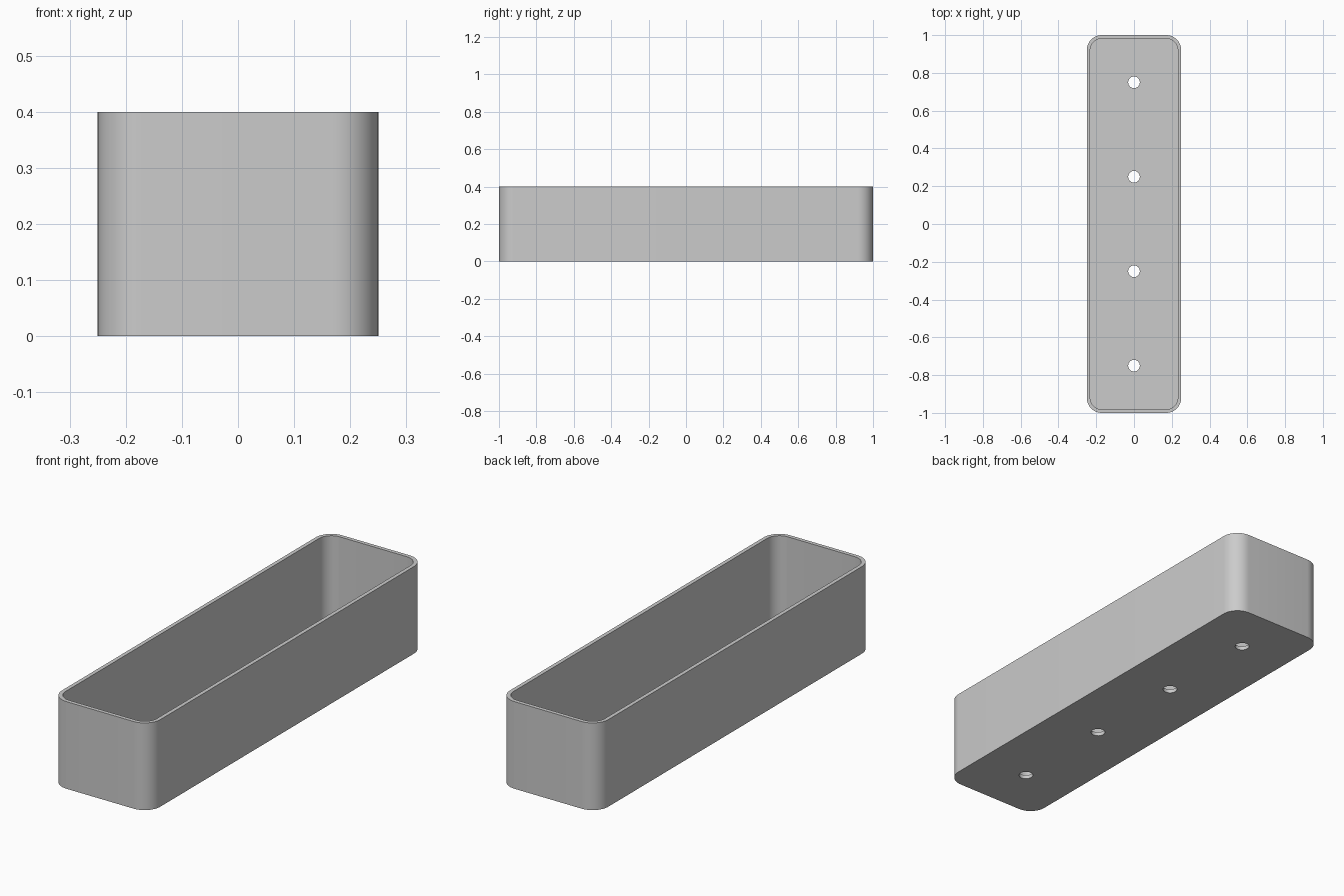
import bpy, bmesh, math

if "Cube" in bpy.data.objects:
    bpy.data.objects.remove(bpy.data.objects["Cube"])

W, L, H = 0.5, 2.0, 0.4      # outer size
T, R = 0.018, 0.08           # wall thickness, corner radius
HOLE_R = 0.031
HOLES = (-0.75, -0.25, 0.25, 0.75)
SEG = 12

bm = bmesh.new()


def ring(points, z):
    """Closed loop of vertices and its edges."""
    vs = [bm.verts.new((x, y, z)) for x, y in points]
    es = [bm.edges.new((vs[i], vs[(i + 1) % len(vs)])) for i in range(len(vs))]
    return vs, es


def rounded_rect(inset):
    r = R - inset
    pts = []
    for k, (sx, sy) in enumerate(((1, 1), (-1, 1), (-1, -1), (1, -1))):
        for i in range(SEG + 1):
            a = math.pi / 2 * (k + i / SEG)
            pts.append((sx * (W / 2 - R) + r * math.cos(a),
                        sy * (L / 2 - R) + r * math.sin(a)))
    return pts


def circle(y, n=24):
    return [(HOLE_R * math.cos(2 * math.pi * i / n),
             y + HOLE_R * math.sin(2 * math.pi * i / n)) for i in range(n)]


def skin(a, b):
    n = len(a)
    for i in range(n):
        j = (i + 1) % n
        bm.faces.new((a[i], a[j], b[j], b[i]))


# Walls and rim
outer, inner = rounded_rect(0), rounded_rect(T)
ob, ob_e = ring(outer, 0)
ot, _ = ring(outer, H)
it, _ = ring(inner, H)
ib, ib_e = ring(inner, T)
skin(ob, ot)
skin(ot, it)
skin(it, ib)

# Drain holes through the floor
for y in HOLES:
    lo, lo_e = ring(circle(y), 0)
    hi, hi_e = ring(circle(y), T)
    skin(lo, hi)
    ob_e += lo_e
    ib_e += hi_e

# Underside and inner floor around the holes
for edges, nz in ((ob_e, -1), (ib_e, 1)):
    bmesh.ops.triangle_fill(bm, edges=edges, use_beauty=True, normal=(0, 0, nz))
bmesh.ops.recalc_face_normals(bm, faces=bm.faces[:])

mesh = bpy.data.meshes.new("planter_box")
bm.to_mesh(mesh)
bm.free()
box = bpy.data.objects.new("planter_box", mesh)
bpy.context.collection.objects.link(box)

grey = bpy.data.materials.new("light grey")
grey.diffuse_color = (0.6, 0.6, 0.6, 1)
grey.use_nodes = True
grey.node_tree.nodes["Principled BSDF"].inputs["Base Color"].default_value = grey.diffuse_color
mesh.materials.append(grey)

bpy.context.view_layer.objects.active = box
box.select_set(True)
bpy.ops.object.shade_smooth_by_angle(angle=math.radians(30))
